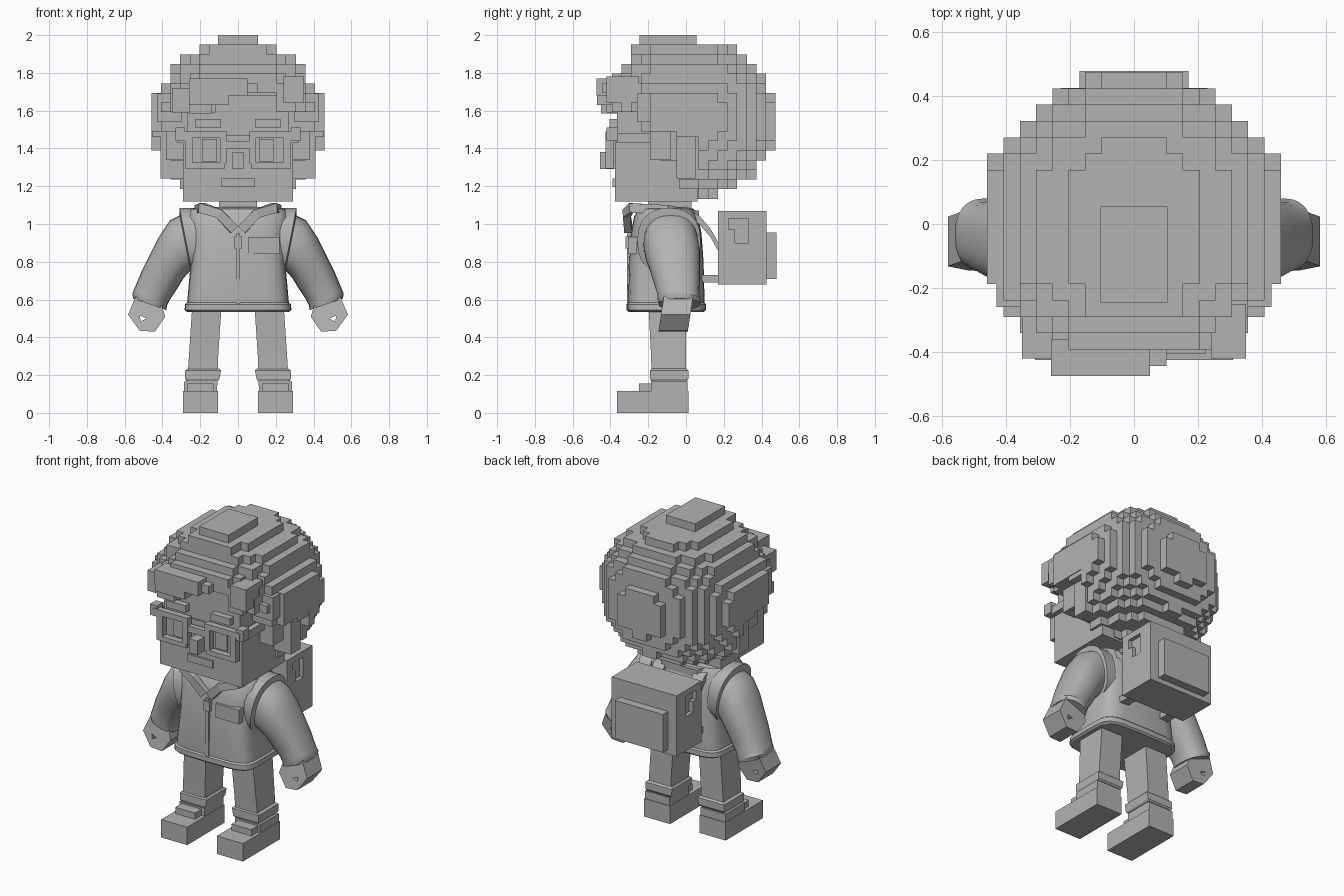
import bpy, bmesh, math
from mathutils import Vector

if "Cube" in bpy.data.objects:
    bpy.data.objects.remove(bpy.data.objects["Cube"])

grey = bpy.data.materials.new("plain grey")
grey.diffuse_color = (0.45, 0.45, 0.45, 1)
grey.use_nodes = True
grey.node_tree.nodes["Principled BSDF"].inputs["Base Color"].default_value = grey.diffuse_color


def finish(name, bm, smooth=False, recalc=True):
    if recalc:
        bmesh.ops.recalc_face_normals(bm, faces=bm.faces)
    me = bpy.data.meshes.new(name)
    bm.to_mesh(me)
    bm.free()
    me.materials.append(grey)
    ob = bpy.data.objects.new(name, me)
    bpy.context.collection.objects.link(ob)
    if smooth:
        bpy.ops.object.select_all(action='DESELECT')
        ob.select_set(True)
        bpy.context.view_layer.objects.active = ob
        bpy.ops.object.shade_smooth_by_angle(angle=math.radians(35))
    return ob


def loft(name, rings, smooth=False):
    """Skin a list of point rings and cap both ends."""
    bm = bmesh.new()
    vs = [[bm.verts.new(p) for p in r] for r in rings]
    n = len(vs[0])
    for a, b in zip(vs, vs[1:]):
        for i in range(n):
            bm.faces.new((a[i], a[(i + 1) % n], b[(i + 1) % n], b[i]))
    bm.faces.new(vs[0])
    bm.faces.new(vs[-1])
    return finish(name, bm, smooth)


def rect(x0, x1, y0, y1, z):
    return [(x0, y0, z), (x1, y0, z), (x1, y1, z), (x0, y1, z)]


def box(name, x0, x1, y0, y1, z0, z1):
    return loft(name, [rect(x0, x1, y0, y1, z0), rect(x0, x1, y0, y1, z1)])


def pair(name, x0, x1, *rest):
    for s, side in ((1, "left"), (-1, "right")):
        box(side + "_" + name, s * x0, s * x1, *rest)


def oval(center, u, v, power=1.0, n=24):
    """Superellipse ring spanned by half-axis vectors u and v."""
    out = []
    for i in range(n):
        c, s = math.cos(math.tau * i / n), math.sin(math.tau * i / n)
        out.append(Vector(center) + Vector(u) * math.copysign(abs(c) ** power, c)
                   + Vector(v) * math.copysign(abs(s) ** power, s))
    return out


# Hair: a blocky ball with the face and ear areas left open
H = 0.051
# upper layers: half width, front, back
CAP = {1: (.21, -.30, .27), 2: (.31, -.31, .32), 3: (.36, -.355, .37),
       4: (.37, -.40, .42), 5: (.42, -.42, .425)}


def hairline(x):
    if x < -0.2:
        return 1.58
    if x < -0.05:
        return 1.62
    return 1.67 if x < 0.2 else 1.6


def has_hair(i, j, k):
    x, y, z = (i + .5) * H, .016 + (j + .5) * H, 2 - (k + .5) * H
    if k < 1:
        return False
    if k in CAP:
        w, y0, y1 = CAP[k]
        mid, half = (y0 + y1) / 2, (y1 - y0) / 2
        return (abs(x) / w) ** 2.6 + (abs(y - mid) / half) ** 2.6 < 1
    if (x / .48) ** 2 + (y / .48) ** 2 + ((z - 1.56) / .437) ** 2 > 1:
        return False
    if (y < -.05 and z < 1.33) or (y < -.13 and z < 1.5):
        return False
    if y < -.24 and z < hairline(x):
        return False
    return not (y < .07 and abs(x) > .36 and z < 1.47)


cells = {(i, j, k) for i in range(-11, 11) for j in range(-11, 11)
         for k in range(18) if has_hair(i, j, k)}
bm = bmesh.new()
verts = {}
for c in cells:
    for axis in range(3):
        for d in (-1, 1):
            nb = list(c)
            nb[axis] += d
            if tuple(nb) in cells:
                continue
            quad = []
            for a, b in ((0, 0), (1, 0), (1, 1), (0, 1)):
                p = list(c)
                p[axis] += d > 0
                p[(axis + 1) % 3] += a
                p[(axis + 2) % 3] += b
                p = tuple(p)
                if p not in verts:
                    verts[p] = bm.verts.new((p[0] * H, .016 + p[1] * H, 2 - p[2] * H))
                quad.append(verts[p])
            # the layer index runs downward, so the winding is mirrored
            bm.faces.new(quad if d < 0 else quad[::-1])
finish("hair", bm, recalc=False)
box("hair_crown", -.105, .105, -.245, .055, 1.94, 2)

# Fringe and side locks
box("fringe_front", -.26, .05, -.475, -.36, 1.68, 1.77)
box("fringe_middle", -.26, -.05, -.47, -.36, 1.63, 1.70)
box("fringe_side", -.35, -.12, -.42, -.25, 1.59, 1.72)
box("fringe_tip", -.26, -.14, -.45, -.36, 1.585, 1.65)
box("fringe_lock", .24, .35, -.42, -.25, 1.64, 1.78)
pair("temple_lock", .30, .43, -.26, -.10, 1.54, 1.69)
pair("side_lock", .33, .455, -.05, .16, 1.46, 1.64)
pair("sideburn", .27, .38, -.19, -.08, 1.34, 1.55)

# Head and face
box("face", -.29, .29, -.375, .06, 1.12, 1.47)
box("forehead", -.27, .27, -.365, 0, 1.46, 1.68)
box("neck", -.1, .1, -.2, .03, .98, 1.14)
pair("ear", .28, .41, -.05, .05, 1.24, 1.51)
box("nose", -.03, .03, -.455, -.37, 1.29, 1.38)
box("mouth", -.09, .09, -.388, -.37, 1.195, 1.24)
pair("eyebrow", .09, .225, -.405, -.36, 1.51, 1.555)
pair("eye", .11, .19, -.383, -.37, 1.33, 1.45)

# Glasses
pair("rim_top", .06, .31, -.425, -.385, 1.455, 1.49)
pair("rim_bottom", .07, .28, -.425, -.385, 1.295, 1.325)
pair("rim_inner", .06, .095, -.425, -.385, 1.32, 1.46)
pair("rim_outer", .24, .28, -.425, -.385, 1.32, 1.46)
box("glasses_bridge", -.07, .07, -.42, -.385, 1.40, 1.44)
pair("glasses_corner", .28, .33, -.42, -.36, 1.44, 1.51)
pair("glasses_arm", .285, .32, -.37, -.1, 1.43, 1.48)

# Jacket body and hem
sections = [(.56, .272, .2, .4), (.6, .268, .203, .4), (.8, .25, .198, .45), (.95, .26, .187, .55),
            (1.04, .275, .17, .6), (1.08, .25, .145, .6), (1.09, .14, .11, .6)]
loft("jacket", [oval((0, -.105, z), (rx, 0, 0), (0, ry, 0), e)
                for z, rx, ry, e in sections], True)
loft("jacket_hem", [oval((0, -.105, z), (rx, 0, 0), (0, ry, 0), .4) for z, rx, ry in
                    ((.535, .27, .2), (.545, .283, .21), (.575, .28, .21), (.585, .268, .2))], True)
box("zip", -.01, .01, -.313, -.27, .56, .95)
box("zip_pull", -.02, .02, -.32, -.27, .87, .935)
box("chest_pocket", .055, .22, -.306, -.2, .84, .93)

# Collar: a square tube open at the front
half = [(.02, -.305, .97), (.10, -.315, 1.055), (.19, -.29, 1.085), (.21, -.1, 1.075), (.12, .05, 1.045)]
path = half + [(-x, y, z) for x, y, z in reversed(half)]
rings = []
for i, p in enumerate(path):
    t = Vector(path[min(i + 1, len(path) - 1)]) - Vector(path[max(i - 1, 0)])
    side = t.cross(Vector((0, 0, 1))).normalized() * .02
    up = side.cross(t).normalized() * .025
    rings.append([Vector(p) + side * a + up * b for a, b in ((1, 1), (1, -1), (-1, -1), (-1, 1))])
loft("collar", rings)


# Sleeves: each ring is outer (x, z), inner (x, z), centre y, half depth
def sleeve(name, rows):
    for s, side in ((1, "left"), (-1, "right")):
        loft(side + "_" + name, [oval((s * (ox + ix) / 2, cy, (oz + iz) / 2),
                                      (s * (ox - ix) / 2, 0, (oz - iz) / 2), (0, ry, 0), .85)
                                 for ox, oz, ix, iz, cy, ry in rows], True)


sleeve("sleeve", [(.28, 1.06, .2, .78, -.08, .14), (.36, 1.02, .24, .76, -.08, .145),
                  (.42, .93, .265, .74, -.07, .145), (.465, .84, .29, .71, -.06, .135),
                  (.51, .75, .32, .66, -.05, .125), (.552, .65, .36, .60, -.04, .11),
                  (.56, .63, .375, .57, -.035, .115), (.555, .605, .38, .545, -.035, .11)])
sleeve("armhole_band", [(.22, 1.085, .19, .74, -.09, .165), (.31, 1.085, .24, .73, -.09, .168),
                        (.31, 1.05, .25, .75, -.085, .15)])

# Hands: six-sided blocks with a small notch hole
outline = ((.385, .51), (.41, .59), (.54, .62), (.582, .52), (.52, .435), (.44, .43))
for s, side in ((1, "left"), (-1, "right")):
    hand = loft(side + "_hand", [[(s * x, y - (.6 - z) * .15, z) for x, z in outline] for y in (-.12, .035)])
    hole = loft(side + "_hand_cutter", [[(s * x, y, z) for x, z in ((.485, .5), (.52, .515), (.515, .485))]
                                        for y in (-.3, .2)])
    hole.hide_render = True
    hole.hide_viewport = True
    mod = hand.modifiers.new("hole", 'BOOLEAN')
    mod.operation, mod.object, mod.solver = 'DIFFERENCE', hole, 'EXACT'

# Legs and shoes
for s, side in ((1, "left"), (-1, "right")):
    loft(side + "_leg", [rect(s * .11, s * .27, -.18, 0, .14), rect(s * .105, s * .26, -.185, 0, .3),
                         rect(s * .085, s * .24, -.2, 0, .6)])
    loft(side + "_trouser_cuff", [rect(s * .105, s * .275, -.185, .005, .17), rect(s * .098, s * .28, -.19, .012, .18),
                                  rect(s * .09, s * .28, -.19, .012, .225), rect(s * .1, s * .265, -.18, 0, .235)])
pair("shoe", .105, .29, -.365, .012, 0, .115)
pair("shoe_tongue", .13, .27, -.25, -.1, .11, .155)
pair("shoe_collar", .11, .285, -.185, .008, .11, .165)

# Backpack with pocket, side slots and straps
pack = box("backpack", -.23, .23, .17, .425, .68, 1.07)
box("backpack_pocket", -.17, .17, .42, .478, .71, .955)
for i, (y0, y1, z0, z1) in enumerate(((.225, .33, .97, 1.03), (.26, .33, .90, .98))):
    for s in (1, -1):
        slot = box(f"slot_cutter_{i}_{s}", s * .205, s * .3, y0, y1, z0, z1)
        slot.hide_render = True
        slot.hide_viewport = True
        mod = pack.modifiers.new("slot", 'BOOLEAN')
        mod.operation, mod.object, mod.solver = 'DIFFERENCE', slot, 'EXACT'
for s, side in ((1, "left"), (-1, "right")):
    loft(side + "_strap", [[(s * x, y, z) for x in (.1, .18)]
                           + [(s * x, y, z + .045) for x in (.18, .1)]
                           for y, z in ((-.02, 1.04), (.07, 1.0), (.13, .93), (.18, .84))])
pair("lower_strap", .12, .18, .05, .18, .69, .73)
